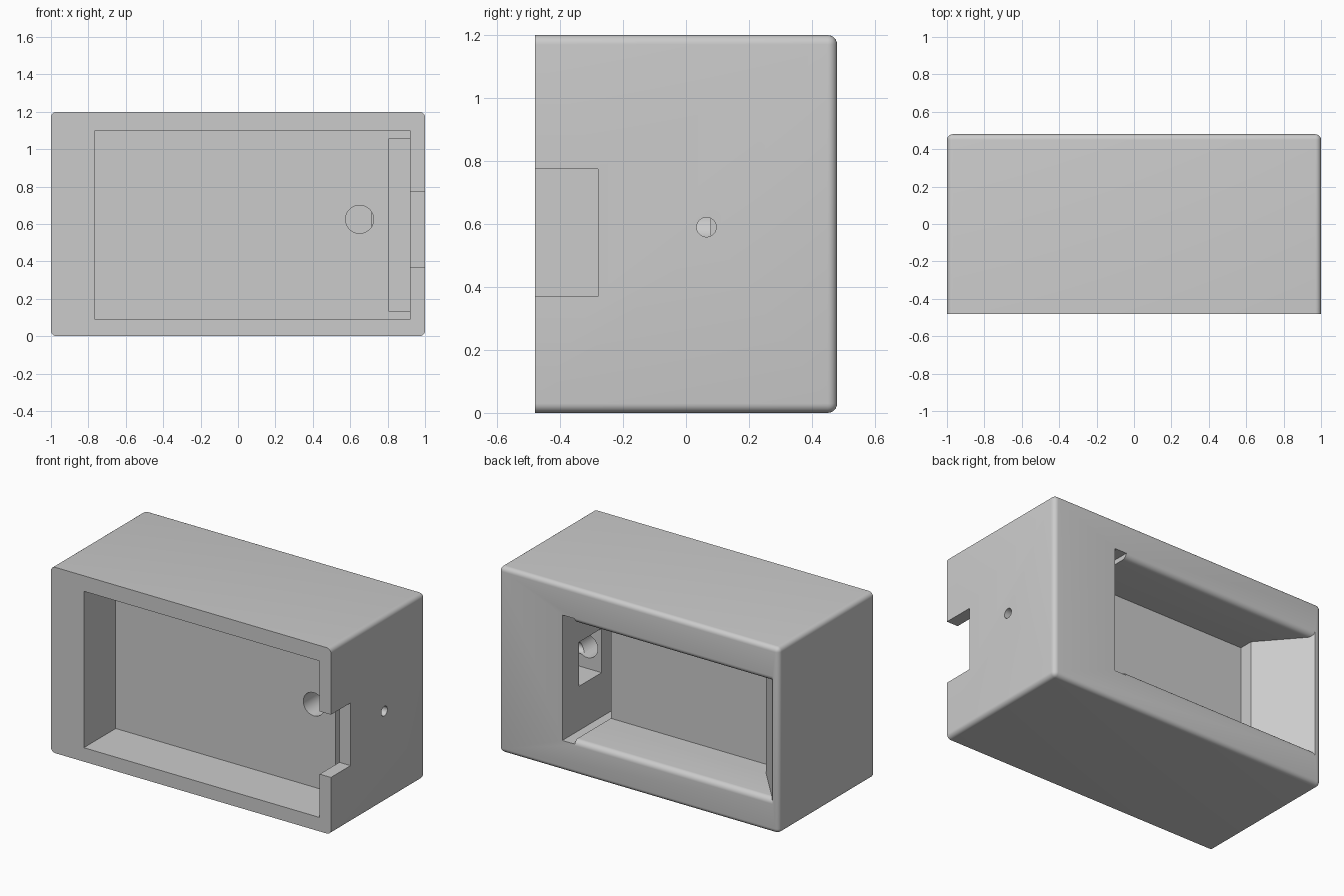
import bpy, bmesh, math
from mathutils import Matrix, Vector

old = bpy.data.objects.get("Cube")
if old:
    bpy.data.objects.remove(old)

grey = bpy.data.materials.new("plain grey")
grey.use_nodes = True
colour = (0.6, 0.6, 0.6, 1)
grey.diffuse_color = colour
grey.node_tree.nodes["Principled BSDF"].inputs["Base Color"].default_value = colour


def add(name, bm):
    bmesh.ops.recalc_face_normals(bm, faces=bm.faces)
    mesh = bpy.data.meshes.new(name)
    bm.to_mesh(mesh)
    bm.free()
    mesh.materials.append(grey)
    obj = bpy.data.objects.new(name, mesh)
    bpy.context.collection.objects.link(obj)
    return obj


def box_mesh(x, y, z):
    bm = bmesh.new()
    bmesh.ops.create_cube(bm, size=1)
    low, high = Vector((x[0], y[0], z[0])), Vector((x[1], y[1], z[1]))
    for v in bm.verts:
        v.co = (low + high) / 2 + v.co * (high - low)
    return bm


def rod_mesh(start, end, radius):
    start, end = Vector(start), Vector(end)
    axis = end - start
    turn = axis.to_track_quat("Z", "Y").to_matrix().to_4x4()
    bm = bmesh.new()
    bmesh.ops.create_cone(bm, cap_ends=True, segments=48, radius1=radius,
                          radius2=radius, depth=axis.length,
                          matrix=Matrix.Translation((start + end) / 2) @ turn)
    return bm


# Case block, rounded everywhere except around the open front
FRONT, BACK = -0.48, 0.48
bm = box_mesh((-1, 1), (FRONT, BACK), (0, 1.2))
edges = [e for e in bm.edges if any(v.co.y > 0 for v in e.verts)]
bmesh.ops.bevel(bm, geom=edges, offset=0.03, segments=6, profile=0.5, affect="EDGES")
case = add("case", bm)


# Rear window: rectangles lofted along y, with a sloped end and rounded lips
def window_mesh():
    floor, bend, lip = 0.11, 0.20, 0.035
    rows = [(floor, 0), (bend, 0)]
    for i in range(9):
        a = math.pi / 2 * i / 8
        rows.append((BACK - lip + lip * math.sin(a), lip * (1 - math.cos(a))))
    rows.append((BACK + 0.05, lip))
    bm = bmesh.new()
    rings = []
    for y, flare in rows:
        left = -0.71 - max(0, y - bend) * 0.87
        low, high = 0.22 - flare, 0.975 + flare
        corners = [(left, low), (0.47, low), (0.47, high), (left, high)]
        rings.append([bm.verts.new((x, y, z)) for x, z in corners])
    for a, b in zip(rings, rings[1:]):
        for i in range(4):
            j = (i + 1) % 4
            bm.faces.new((a[i], a[j], b[j], b[i]))
    bm.faces.new(rings[0])
    bm.faces.new(rings[-1])
    return bm


cutters = {
    "front_pocket": box_mesh((-0.765, 0.92), (FRONT - 0.1, -0.155), (0.09, 1.1)),
    "front_pocket_step": box_mesh((0.805, 0.92), (-0.3, -0.11), (0.135, 1.055)),
    "side_notch": box_mesh((0.88, 1.1), (FRONT - 0.1, -0.28), (0.37, 0.775)),
    "rear_window": window_mesh(),
    "rear_slot": box_mesh((0.46, 0.547), (-0.06, BACK + 0.1), (0.195, 1.005)),
    "inner_cavity": box_mesh((0.5, 0.715), (0.08, 0.31), (0.48, 0.765)),
    "front_hole": rod_mesh((0.65, -0.2, 0.625), (0.65, 0.12, 0.625), 0.075),
    "side_hole": rod_mesh((0.65, 0.065, 0.59), (1.1, 0.065, 0.59), 0.031),
}

# Carve each opening
bpy.context.view_layer.objects.active = case
case.select_set(True)
for name, bm in cutters.items():
    cutter = add(name + "_cutter", bm)
    cutter.hide_render = True
    mod = case.modifiers.new(name, "BOOLEAN")
    mod.operation = "DIFFERENCE"
    mod.solver = "EXACT"
    mod.object = cutter
    bpy.ops.object.modifier_apply(modifier=mod.name)
    bpy.data.objects.remove(cutter)

bpy.ops.object.shade_smooth_by_angle(angle=math.radians(30))
